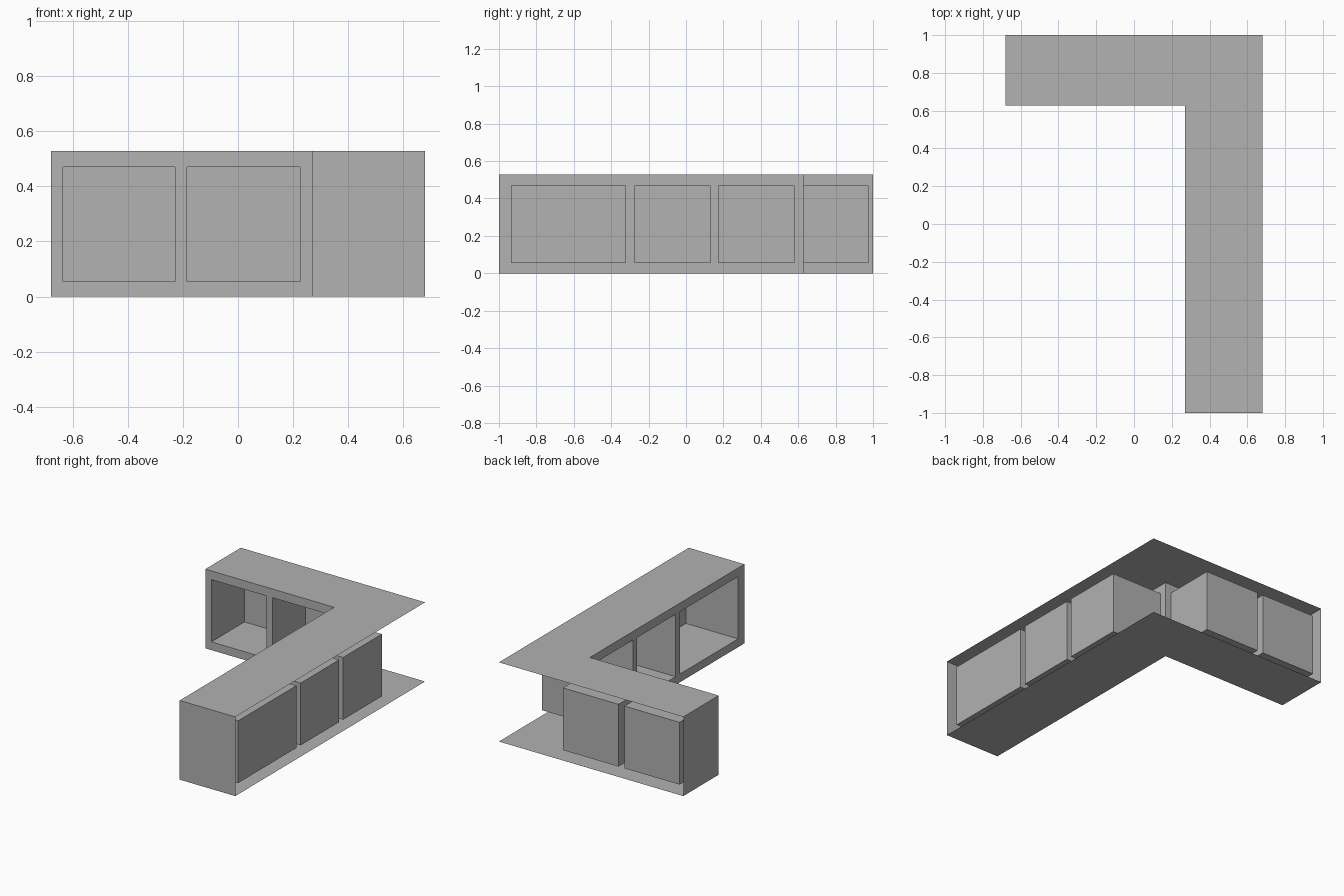
import bpy
import bmesh
from mathutils import Vector

cube = bpy.data.objects.get("Cube")
if cube:
    bpy.data.objects.remove(cube, do_unlink=True)

X, Y, H = 0.68, 1.0, 0.528          # half width, half length, height
IN_X, IN_Y = 0.27, 0.627            # inner corner of the L
GAP = 0.025                         # space behind each cubby
ROWS = [0, 0.055, 0.47, H]          # bottom rail, opening, top rail

grey = bpy.data.materials.new("plain_grey")
grey.use_nodes = True
grey.diffuse_color = (0.445, 0.445, 0.445, 1)
grey.node_tree.nodes["Principled BSDF"].inputs["Base Color"].default_value = grey.diffuse_color


def finish(name, bm):
    mesh = bpy.data.meshes.new(name)
    bm.to_mesh(mesh)
    bm.free()
    mesh.materials.append(grey)
    obj = bpy.data.objects.new(name, mesh)
    bpy.context.collection.objects.link(obj)


def panel(name, points):
    bm = bmesh.new()
    bm.faces.new([bm.verts.new(p) for p in points])
    finish(name, bm)


def cubby_wall(name, splits, place, push):
    """Wall whose every second column has an opening pushed back into a cubby."""
    bm = bmesh.new()
    grid = [[bm.verts.new(place(u, z)) for z in ROWS] for u in splits]
    openings = []
    for i in range(len(splits) - 1):
        for j in range(len(ROWS) - 1):
            face = bm.faces.new((grid[i][j], grid[i + 1][j],
                                 grid[i + 1][j + 1], grid[i][j + 1]))
            if i % 2 == 1 and j == 1:
                openings.append(face)
    backs = bmesh.ops.extrude_discrete_faces(bm, faces=openings)["faces"]
    for face in backs:
        bmesh.ops.translate(bm, verts=face.verts[:], vec=Vector(push))
    finish(name, bm)


# Top and bottom L-shaped panels
outline = [(-X, IN_Y), (IN_X, IN_Y), (IN_X, -Y), (X, -Y), (X, Y), (-X, Y)]
panel("top_panel", [(x, y, H) for x, y in outline])
panel("bottom_panel", [(x, y, 0) for x, y in reversed(outline)])

# Closed ends of the two wings
panel("front_end", [(IN_X, -Y, 0), (X, -Y, 0), (X, -Y, H), (IN_X, -Y, H)])
panel("right_end", [(-X, Y, 0), (-X, IN_Y, 0), (-X, IN_Y, H), (-X, Y, H)])

# Inner walls with cubbies; the outer sides stay open
cubby_wall("short_wing_cubbies",
           [-X, -0.635, -0.228, -0.185, 0.226, IN_X],
           lambda u, z: (u, IN_Y, z), (0, Y - GAP - IN_Y, 0))
cubby_wall("long_wing_cubbies",
           [IN_Y, 0.58, 0.172, 0.13, -0.275, -0.32, -0.935, -Y],
           lambda u, z: (IN_X, u, z), (X - GAP - IN_X, 0, 0))
